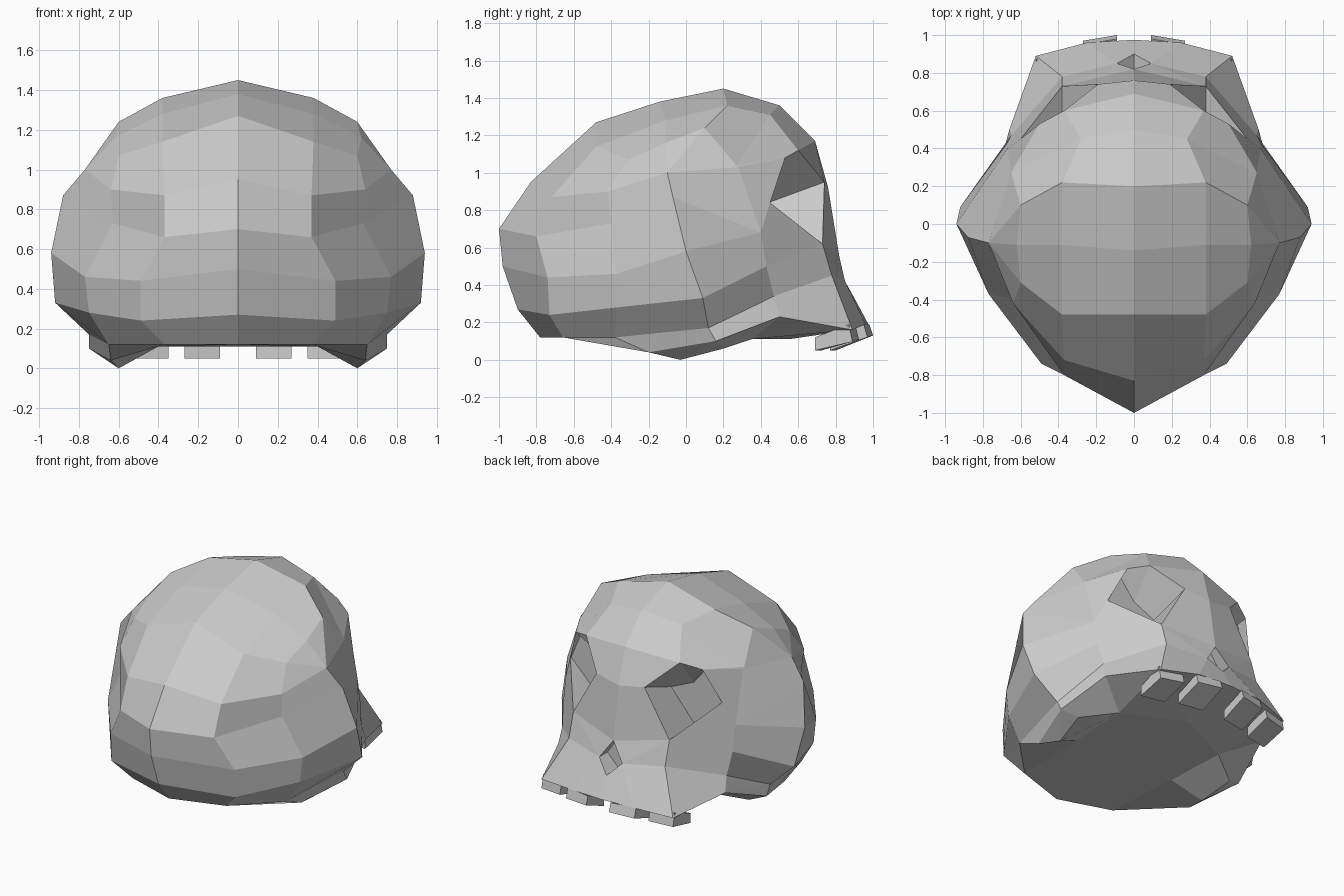
import bpy, bmesh

if "Cube" in bpy.data.objects:
    bpy.data.objects.remove(bpy.data.objects["Cube"])

# Half-skull ribs: each runs from the rear base, over the crown, down to the jaw
mid_rib = [(0, -.78, .12), (0, -.9, .27), (0, -.98, .5), (0, -1, .7), (0, -.83, .95),
           (0, -.48, 1.27), (0, -.14, 1.38), (0, .2, 1.45), (0, .5, 1.36), (0, .69, 1.17),
           (0, .76, .92), (0, .82, .55), (0, .9, .33), (0, .975, .19)]
inner_rib = [(.37, -.66, .12), (.49, -.73, .24), (.49, -.74, .44), (.37, -.8, .66), (.37, -.72, .87),
             (.38, -.48, 1.14), (.38, -.11, 1.28), (.38, .22, 1.36), (.28, .45, 1.31), (.37, .6, 1.12),
             (.19, .74, .95), (.38, .73, .62), (.09, .85, .42), (.25, .96, .19)]
outer_rib = [(.65, -.38, .12), (.75, -.37, .28), (.77, -.37, .46), (.63, -.4, .73), (.64, -.42, .9),
             (.6, -.31, 1.07), (.62, -.11, 1.16), (.6, .1, 1.24), (.65, .27, 1.04), (.5, .53, 1.08),
             (.6, .45, .84), (.38, .73, .62), (.38, .78, .45), (.52, .89, .16)]
peak = (.77, -.1, 1.0)
temple = (.65, .28, 1.03)
side_rib = [(.75, .12, .17), (.92, .09, .33), (.94, 0, .58), (.88, -.07, .87), peak, peak, peak, peak,
            temple, temple, (.67, .4, .68), (.67, .43, .5), (.65, .47, .34), (.66, .5, .23)]

bm = bmesh.new()
cache = {}


def vert(p):
    key = tuple(round(c, 4) for c in p)
    if key not in cache:
        cache[key] = bm.verts.new(key)
    return cache[key]


def face(*pts):
    vs = list(dict.fromkeys(vert(p) for p in pts))
    if len(vs) > 2:
        bm.faces.new(vs)


def strip(a, b, skip=()):
    for i in range(len(a) - 1):
        if i not in skip:
            face(a[i], a[i + 1], b[i + 1], b[i])


def pocket(loop, depth, ceiling, closed=True):
    """Walls and flat floor behind an opening; the roof slopes down to the ceiling height."""
    deep = [(x, depth, min(z, ceiling) if x < .3 else z - .2 * (z > 1.1)) for x, y, z in loop]
    face(*deep)
    if closed:
        loop, deep = loop + loop[:1], deep + deep[:1]
    strip(loop, deep)


# Cranium and face shell, leaving out the eye and nose openings
strip(mid_rib, inner_rib, skip=(11,))
face(mid_rib[11], inner_rib[12], inner_rib[11])
strip(inner_rib, outer_rib, skip=(9, 10))
strip(outer_rib, side_rib)
strip([side_rib[i] for i in (4, 3, 2, 1, 0, 0)], [side_rib[i] for i in (8, 10, 10, 11, 12, 13)])

# Eye socket and nose cavity
pocket([inner_rib[9], inner_rib[10], inner_rib[11], outer_rib[10], outer_rib[9]], .44, .84)
pocket([mid_rib[11], inner_rib[12], mid_rib[12]], .76, .6, closed=False)

# Underside with the low bony ridge behind the jaw
rear, inside, palate, cheek = (0, -.2, .12), (.4, -.1, .11), (0, .55, .11), (.42, .35, .11)
bump_back, bump, bump_front = (.64, -.2, .04), (.6, -.03, 0), (.64, .2, .06)
edge = (.75, .16, .1)
rim = [mid_rib[0], inner_rib[0], outer_rib[0]]
strip(rim, [rear, inside, bump_back])
face(outer_rib[0], side_rib[0], edge, bump_back)
strip([bump_back, edge, edge], [bump, bump, bump_front])
face(bump_back, bump, inside)
face(bump, bump_front, cheek, inside)
face(side_rib[0], side_rib[13], edge)
face(edge, side_rib[13], cheek, bump_front)
strip([side_rib[13], outer_rib[13], inner_rib[13], mid_rib[13]], [cheek, cheek, palate, palate])
face(rear, inside, cheek, palate)

bmesh.ops.mirror(bm, geom=bm.verts[:] + bm.edges[:] + bm.faces[:], axis='X', merge_dist=.001)
bmesh.ops.recalc_face_normals(bm, faces=bm.faces[:])


def finish(name, mesh_bm):
    me = bpy.data.meshes.new(name)
    mesh_bm.to_mesh(me)
    mesh_bm.free()
    ob = bpy.data.objects.new(name, me)
    bpy.context.collection.objects.link(ob)
    return ob


finish("skull", bm)

# Upper teeth: wedge blocks sloping down toward the back, mirrored left and right
for name, (xa, ya), (xb, yb) in (("front_tooth", (.09, 1.0), (.27, .97)),
                                 ("side_tooth", (.35, .925), (.52, .89))):
    tb = bmesh.new()
    pts = []
    for x, y in ((xa, ya), (xb, yb)):
        pts += [(x, y, .13 - (1 - y) * .3), (x, y - .2, .05), (x, y - .2, .12), (x, y - .02, .19)]
    v = [tb.verts.new(p) for p in pts]
    tb.faces.new(v[:4])
    tb.faces.new(v[4:])
    for i in range(4):
        j = (i + 1) % 4
        tb.faces.new((v[i], v[j], v[j + 4], v[i + 4]))
    bmesh.ops.recalc_face_normals(tb, faces=tb.faces[:])
    finish(name, tb).modifiers.new("mirror", 'MIRROR')
